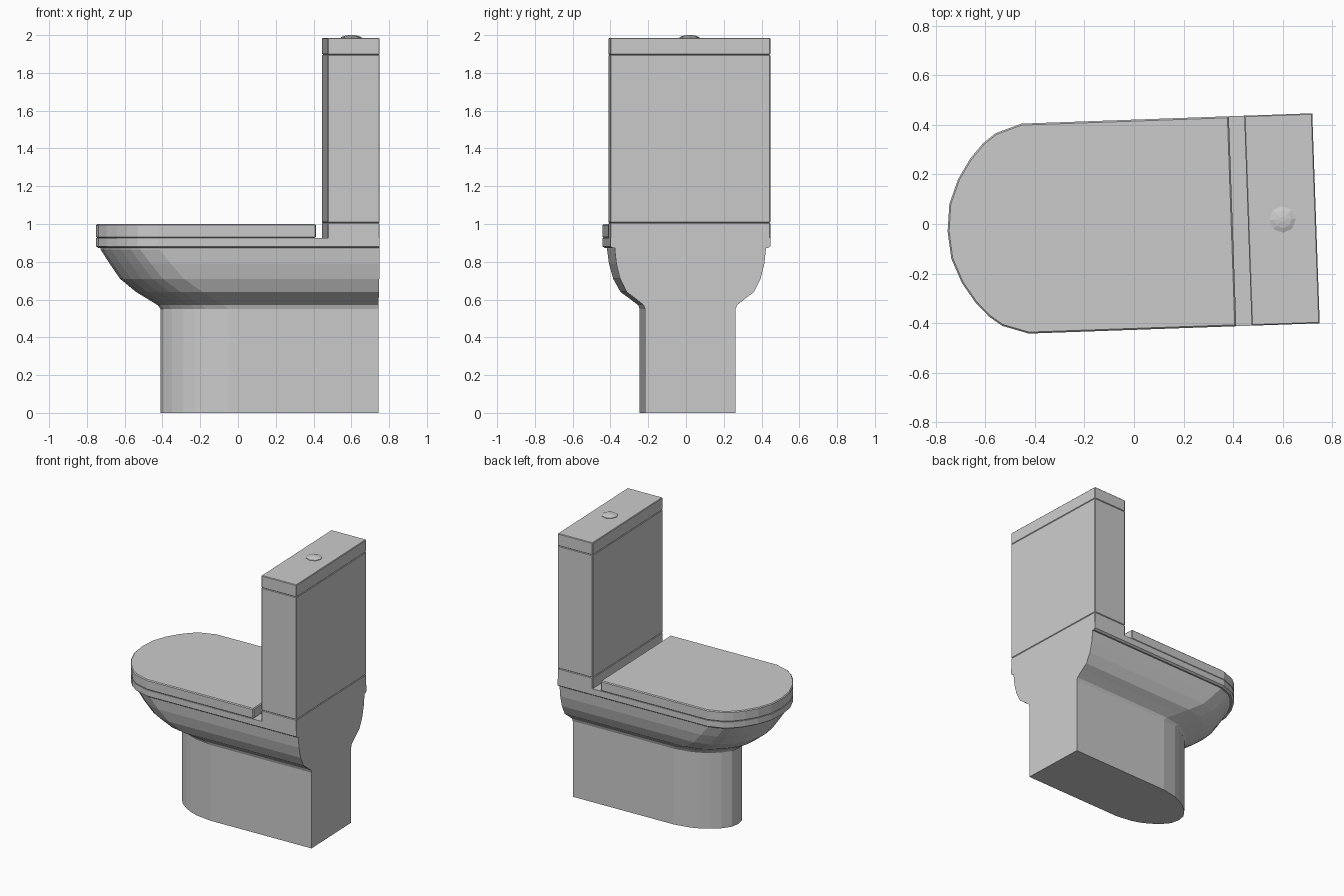
import bpy, bmesh, math
from mathutils import Matrix

if "Cube" in bpy.data.objects:
    bpy.data.objects.remove(bpy.data.objects["Cube"])

# The whole toilet is turned two degrees about z
TURN = Matrix.Rotation(math.radians(2.03), 4, 'Z')
V0 = -0.003      # centre line
BACK = 0.735     # flat rear face

# Rounded front: (fraction of arc depth from the tip, fraction of half width)
ARC = [(0.035, 0.26), (0.16, 0.495), (0.325, 0.685), (0.495, 0.825), (0.66, 0.917), (1, 1)]


def outline(half, tip, start, back=BACK):
    """D-shaped plan: flat back, straight sides, faceted round front."""
    side = [(tip + d * (start - tip), w * half) for d, w in ARC] + [(back, half)]
    return [(u, -v) for u, v in reversed(side)] + [(tip, 0)] + side


def loft(name, rings, bevel=0):
    """Stack of (z, plan points) rings joined into a closed solid."""
    bm = bmesh.new()
    loops = [[bm.verts.new((u, v + V0, z)) for u, v in pts] for z, pts in rings]
    n = len(loops[0])
    for a, b in zip(loops, loops[1:]):
        for i in range(n):
            j = (i + 1) % n
            bm.faces.new((a[i], a[j], b[j], b[i]))
    bm.faces.new(loops[0])
    bm.faces.new(loops[-1])
    bmesh.ops.recalc_face_normals(bm, faces=bm.faces)
    bm.transform(TURN)
    mesh = bpy.data.meshes.new(name)
    bm.to_mesh(mesh)
    bm.free()
    obj = bpy.data.objects.new(name, mesh)
    bpy.context.collection.objects.link(obj)
    if bevel:
        mod = obj.modifiers.new("edge_softening", 'BEVEL')
        mod.width = bevel
        mod.segments = 1
        mod.limit_method = 'ANGLE'
        mod.angle_limit = math.radians(50)
    return obj


def block(name, u0, u1, half, z0, z1, bevel=0.004):
    pts = [(u0, -half), (u1, -half), (u1, half), (u0, half)]
    return loft(name, [(z0, pts), (z1, pts)], bevel)


# Pedestal and bowl: z, half width, front tip, start of the rounding
sections = [
    (0.000, 0.240, -0.410, -0.06),
    (0.550, 0.240, -0.410, -0.06),
    (0.570, 0.247, -0.425, -0.08),
    (0.610, 0.297, -0.490, -0.15),
    (0.640, 0.337, -0.540, -0.20),
    (0.710, 0.372, -0.625, -0.30),
    (0.790, 0.392, -0.680, -0.37),
    (0.865, 0.400, -0.728, -0.43),
    (0.880, 0.400, -0.732, -0.43),
]
loft("pedestal_bowl", [(z, outline(h, t, s)) for z, h, t, s in sections])

# Rim overhanging the bowl
rim = [(0.872, 0.410, -0.738), (0.882, 0.424, -0.753), (0.926, 0.424, -0.753)]
loft("rim", [(z, outline(h, t, -0.44)) for z, h, t in rim])

# Closed seat lid
lid = outline(0.424, -0.753, -0.44, 0.398)
loft("seat_lid", [(0.926, lid), (1.0, lid)], 0.006)

# Cistern on its raised shelf
block("cistern_shelf", 0.46, BACK, 0.424, 0.92, 1.006)
block("cistern_tank", 0.46, BACK, 0.424, 1.006, 1.896)
block("cistern_lid", 0.46, BACK, 0.424, 1.896, 1.985)

# Domed eight-sided flush button
button = []
for z, r in [(1.98, 0.054), (1.989, 0.054), (1.996, 0.036), (2.0, 0.012)]:
    button.append((z, [(0.6 + r * math.cos(k * math.pi / 4), r * math.sin(k * math.pi / 4))
                       for k in range(8)]))
loft("flush_button", button)
